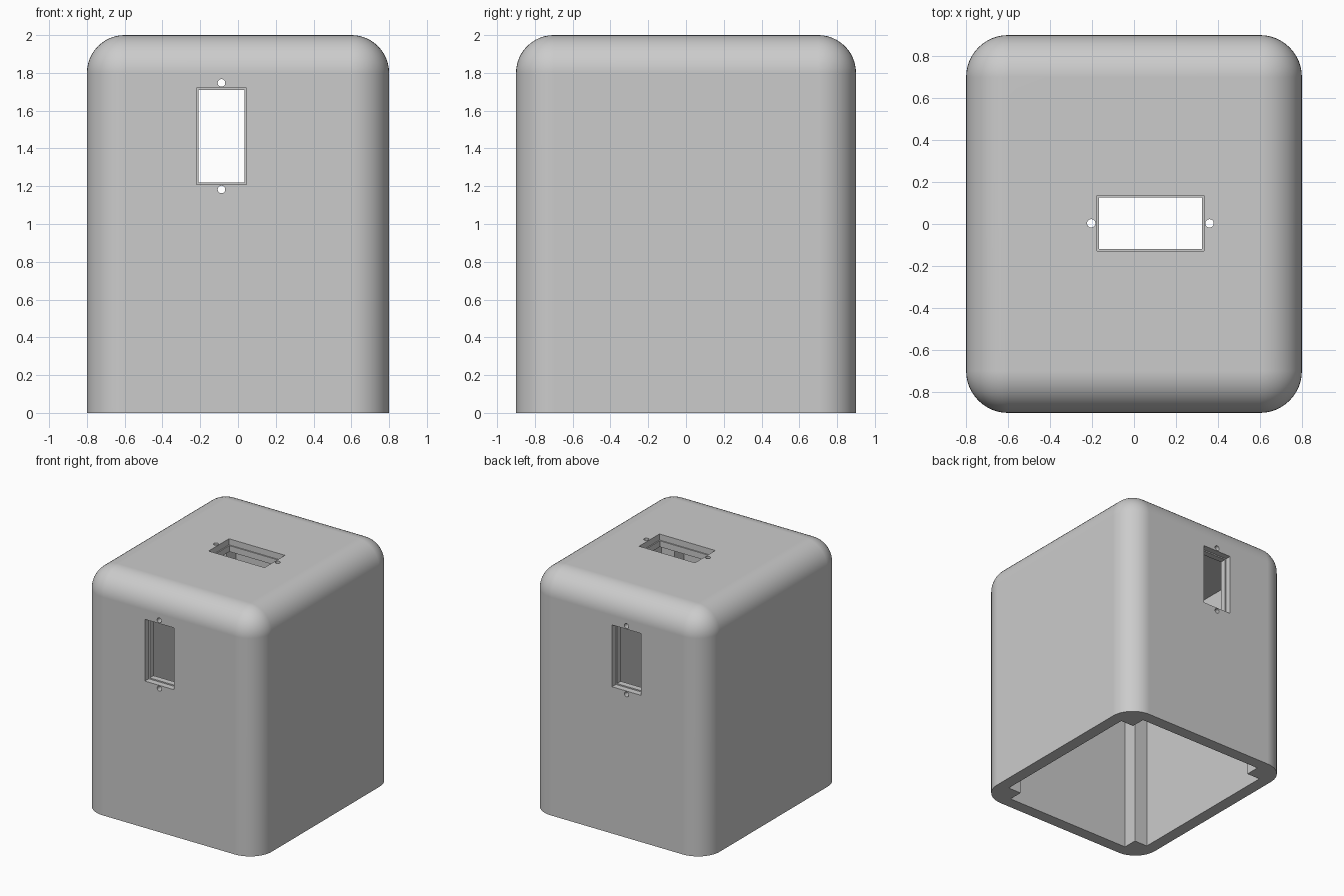
import bpy
import bmesh
from math import radians
from mathutils import Matrix, Vector

default = bpy.data.objects.get("Cube")
if default:
    bpy.data.objects.remove(default, do_unlink=True)

WIDTH, DEPTH, HEIGHT = 1.6, 1.8, 2.0
RADIUS, WALL, POST = 0.2, 0.1, 0.12
LIP, REBATE = 0.01, 0.05          # small step inside each window
SLOT, SCREW = (0.265, 0.51), 0.02  # window size, screw hole radius

grey = bpy.data.materials.new("plain grey")
grey.use_nodes = True
colour = (0.6, 0.6, 0.6, 1)
grey.diffuse_color = colour
grey.node_tree.nodes["Principled BSDF"].inputs["Base Color"].default_value = colour


def make_object(name, bm):
    mesh = bpy.data.meshes.new(name)
    bm.to_mesh(mesh)
    bm.free()
    mesh.materials.append(grey)
    obj = bpy.data.objects.new(name, mesh)
    bpy.context.collection.objects.link(obj)
    return obj


def box_mesh(low, high):
    low, high = Vector(low), Vector(high)
    bm = bmesh.new()
    matrix = Matrix.Translation((low + high) / 2) @ Matrix.Diagonal((*(high - low), 1))
    bmesh.ops.create_cube(bm, size=1, matrix=matrix)
    return bm


def cut(target, cutter):
    cutter.hide_render = True
    mod = target.modifiers.new("cut", "BOOLEAN")
    mod.operation = "DIFFERENCE"
    mod.solver = "EXACT"
    mod.object = cutter
    bpy.context.view_layer.objects.active = target
    bpy.ops.object.modifier_apply(modifier=mod.name)
    bpy.data.objects.remove(cutter, do_unlink=True)


def cut_box(target, low, high):
    cut(target, make_object("box_cutter", box_mesh(low, high)))


def cut_hole(target, centre, length, rotation):
    bm = bmesh.new()
    bmesh.ops.create_cone(bm, cap_ends=True, segments=24, radius1=SCREW, radius2=SCREW,
                          depth=length, matrix=Matrix.Translation(centre) @ rotation)
    cut(target, make_object("hole_cutter", bm))


# Housing block, rounded everywhere but round the open foot
hx, hy = WIDTH / 2, DEPTH / 2
bm = box_mesh((-hx, -hy, 0), (hx, hy, HEIGHT))
edges = [e for e in bm.edges if max(v.co.z for v in e.verts) > 0]
bmesh.ops.bevel(bm, geom=edges, offset=RADIUS, offset_type="OFFSET", segments=12,
                profile=0.5, affect="EDGES", clamp_overlap=False)
housing = make_object("housing", bm)

# Hollow inside, leaving a square post in each corner
ix, iy, ceiling = hx - WALL, hy - WALL, HEIGHT - WALL
cut_box(housing, (-ix, POST - iy, -1), (ix, iy - POST, ceiling))
cut_box(housing, (POST - ix, -iy, -1), (ix - POST, iy, ceiling))

# Front and back windows: stepped opening with a screw hole above and below
wx, wz = -0.0875, 1.465
sx, sz = SLOT[0] / 2, SLOT[1] / 2
cut_box(housing, (wx - sx + LIP, -1, wz - sz + LIP), (wx + sx - LIP, 1, wz + sz - LIP))
for y in (-hy, hy):
    cut_box(housing, (wx - sx, y - REBATE, wz - sz), (wx + sx, y + REBATE, wz + sz))
for side in (-1, 1):
    cut_hole(housing, (wx, 0, wz + side * (sz + 0.027)), 2 * DEPTH,
             Matrix.Rotation(radians(90), 4, "X"))

# Top window, turned on its side
tx, ty = 0.078, 0.003
cut_box(housing, (tx - sz + LIP, ty - sx + LIP, ceiling - 0.1),
        (tx + sz - LIP, ty + sx - LIP, HEIGHT + 0.1))
cut_box(housing, (tx - sz, ty - sx, HEIGHT - REBATE), (tx + sz, ty + sx, HEIGHT + REBATE))
for side in (-1, 1):
    cut_hole(housing, (tx + side * (sz + 0.027), ty, HEIGHT), 0.5, Matrix.Identity(4))

# Smooth rounding with crisp edges and flat walls
bpy.ops.object.select_all(action="DESELECT")
housing.select_set(True)
bpy.context.view_layer.objects.active = housing
bpy.ops.object.shade_smooth_by_angle(angle=radians(30))
normals = housing.modifiers.new("flat_walls", "WEIGHTED_NORMAL")
normals.keep_sharp = True
